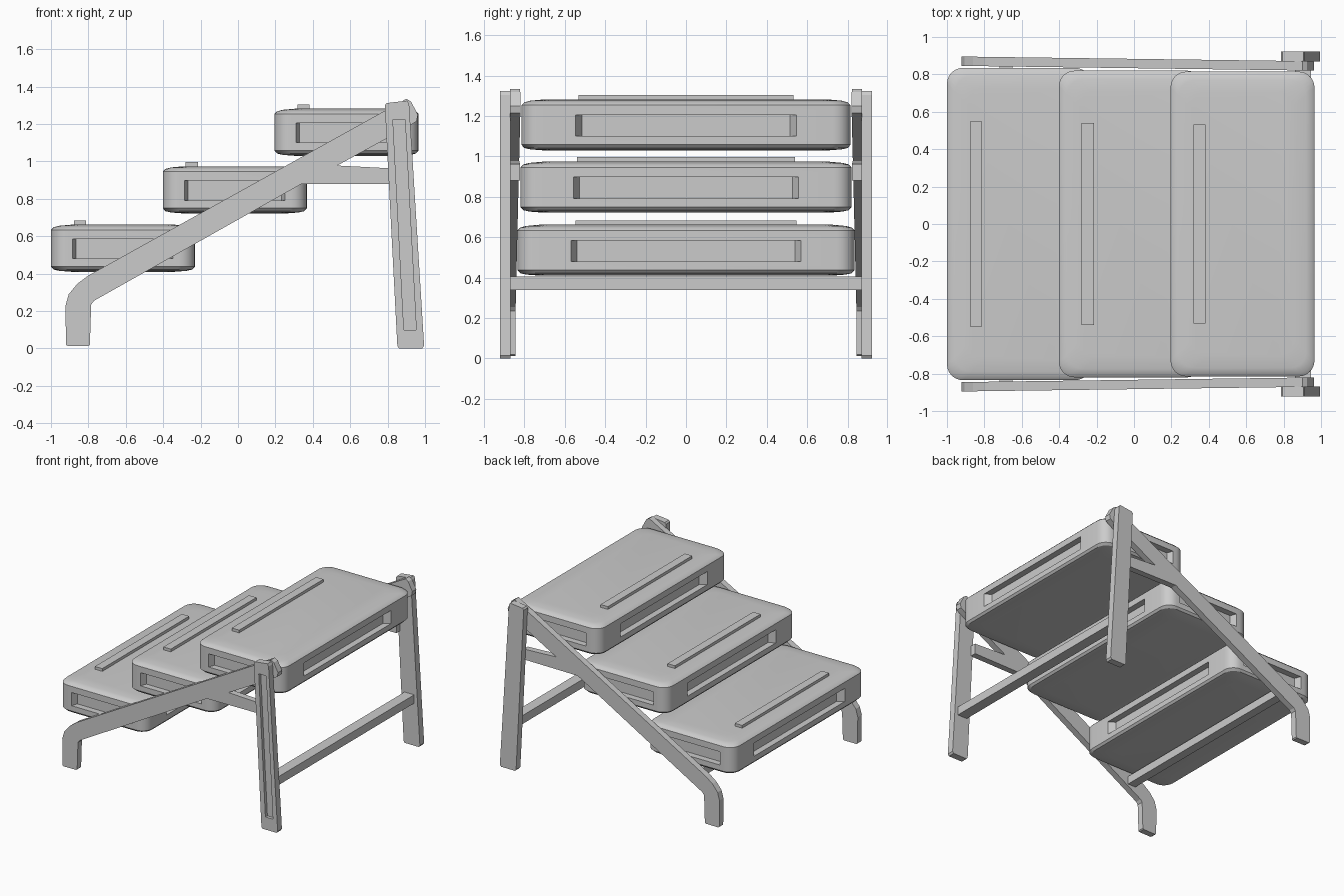
import bpy, bmesh
from math import cos, sin, pi, radians

if "Cube" in bpy.data.objects:
    bpy.data.objects.remove(bpy.data.objects["Cube"])


def make(name, verts, faces):
    me = bpy.data.meshes.new(name)
    bm = bmesh.new()
    vs = [bm.verts.new(v) for v in verts]
    for f in faces:
        bm.faces.new([vs[i] for i in f])
    bmesh.ops.recalc_face_normals(bm, faces=bm.faces)
    bm.to_mesh(me)
    bm.free()
    ob = bpy.data.objects.new(name, me)
    bpy.context.collection.objects.link(ob)
    return ob


def loft(name, rings):
    """Skin equal-length closed rings and cap both ends."""
    n = len(rings[0])
    verts = [v for r in rings for v in r]
    faces = [list(range(n)), list(range((len(rings) - 1) * n, len(rings) * n))]
    for k in range(len(rings) - 1):
        for i in range(n):
            j = (i + 1) % n
            faces.append([k * n + i, k * n + j, (k + 1) * n + j, (k + 1) * n + i])
    return make(name, verts, faces)


def prism(name, profile, y0, y1):
    """Extrude an xz profile between two y functions of x."""
    return loft(name, [[(x, y(x), z) for x, z in profile] for y in (y0, y1)])


def box(name, x0, x1, y0, y1, z0, z1):
    return prism(name, [(x0, z0), (x1, z0), (x1, z1), (x0, z1)],
                 lambda x: y0, lambda x: y1)


def rounded_rect(cx, hx, hy, r, z, seg=6):
    pts = []
    for q, (sx, sy) in enumerate([(1, 1), (-1, 1), (-1, -1), (1, -1)]):
        for i in range(seg + 1):
            a = pi / 2 * (q + i / seg)
            pts.append((cx + sx * (hx - r) + r * cos(a), sy * (hy - r) + r * sin(a), z))
    return pts


def cut(ob, cutter):
    m = ob.modifiers.new("cut", 'BOOLEAN')
    m.object, m.operation, m.solver = cutter, 'DIFFERENCE', 'EXACT'
    select(ob)
    bpy.ops.object.modifier_apply(modifier=m.name)
    bpy.data.objects.remove(cutter)


def select(ob):
    bpy.ops.object.select_all(action='DESELECT')
    ob.select_set(True)
    bpy.context.view_layer.objects.active = ob


# Treads: pillow-edged slabs with a recess in each side and a grip strip
PROFILE = [(0, .11), (.005, .045), (.012, .014), (.028, 0),
           (.224, 0), (.238, .014), (.246, .045), (.252, .11)]
HX, DEPTH = 0.385, 0.05
for idx, (cx, z0, hy) in enumerate([(-.615, .41, .835), (-.017, .722, .82), (.58, 1.03, .815)]):
    tread = loft(f"tread_{idx + 1}",
                 [rounded_rect(cx, HX - d, hy - d, .085, z0 + z) for z, d in PROFILE])
    za, zb = z0 + .07, z0 + .175
    for s in (-1, 1):
        # end recess (facing x)
        w = .57 - .012 * idx
        rings = []
        for off, hw in ((.03, w + .018), (-DEPTH, w - .03)):
            x = cx + s * (HX + off)
            rings.append([(x, -hw, za), (x, hw, za), (x, hw, zb), (x, -hw, zb)])
        cut(tread, loft("recess_cutter", rings))
        # side recess (facing y)
        rings = []
        for off, hw in ((.03, .28), (-DEPTH, .25)):
            y = s * (hy + off)
            rings.append([(cx - hw, y, za), (cx + hw, y, za), (cx + hw, y, zb), (cx - hw, y, zb)])
        cut(tread, loft("recess_cutter", rings))
    select(tread)
    bpy.ops.object.shade_smooth_by_angle(angle=radians(30))
    sx = cx - .263
    sy = .547 - .008 * idx
    box(f"grip_strip_{idx + 1}", sx, sx + .065, -sy, sy, z0 + .24, z0 + .274)

# Side rails with curved front foot and rear brace, slightly converging to the back
RAIL = [(-.92, .02), (-.91, .013), (-.80, .013), (-.792, .02), (-.785, .235), (-.77, .255),
        (.34, .88), (.82, .88), (.82, .963), (.53, .978),
        (.90, 1.18), (.955, 1.215), (.962, 1.25), (.925, 1.32), (.90, 1.335),
        (-.80, .39), (-.86, .345), (-.905, .29), (-.922, .23)]
# Rear legs, leaning back toward the foot
LEG = [(.852, .012), (.862, 0), (.985, 0), (.995, .015), (.915, 1.305), (.905, 1.325),
       (.795, 1.312), (.785, 1.30)]
for s, side in ((-1, "right"), (1, "left")):
    prism(f"side_rail_{side}", RAIL,
          lambda x: s * (.833 - .0134 * x), lambda x: s * (.883 - .0134 * x))
    leg = prism(f"rear_leg_{side}", LEG, lambda x: s * .868, lambda x: s * .922)
    if s < 0:
        # long groove on the outer face
        cut(leg, prism("groove_cutter",
                       [(.887, .10), (.953, .10), (.893, 1.225), (.828, 1.225)],
                       lambda x: -.897, lambda x: -.95))

# Cross bars between the rails and between the rear legs
box("front_cross_bar", -.72, -.65, -.86, .86, .338, .402)
box("rear_cross_bar", .86, .945, -.88, .88, .338, .405)
